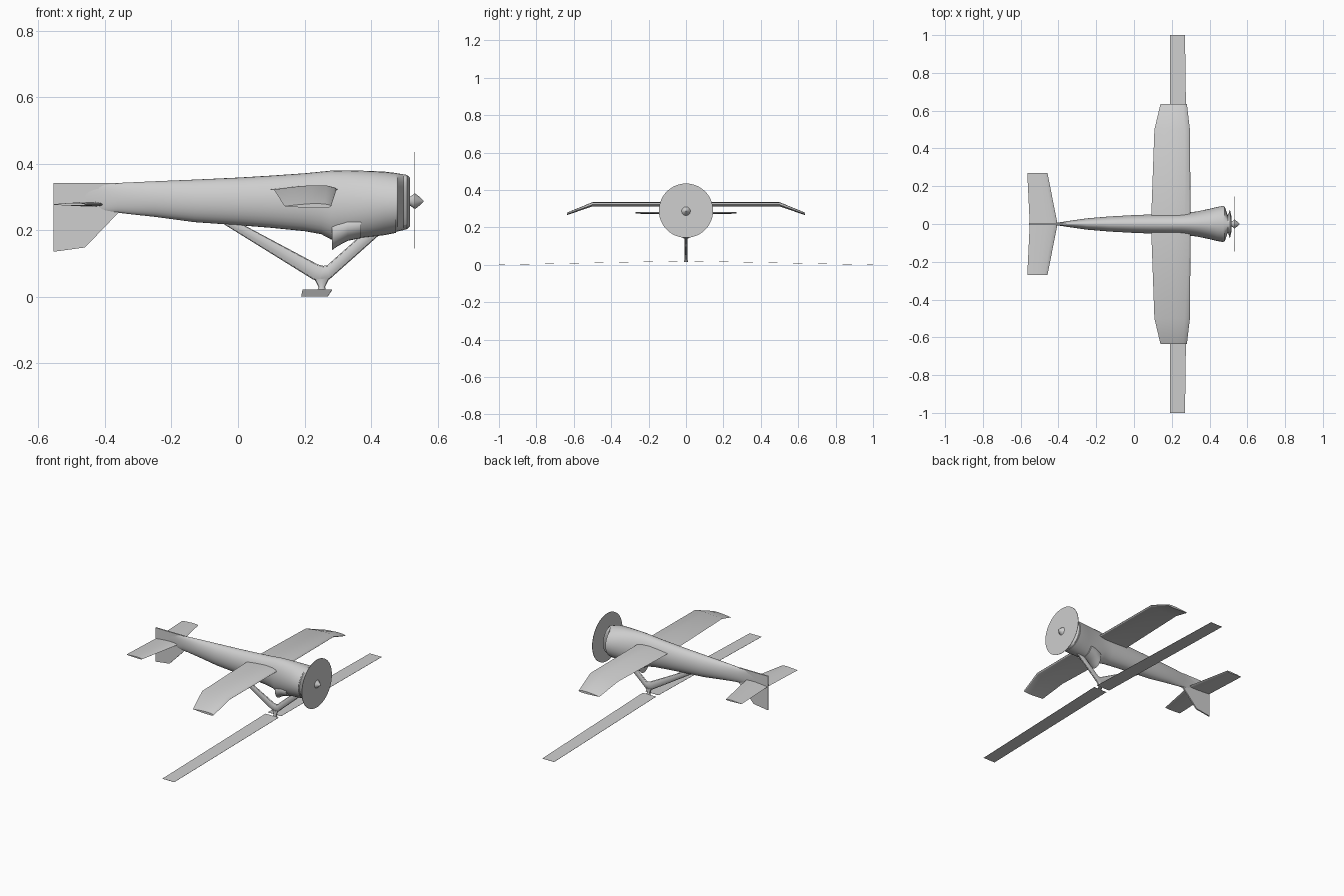
import bpy, bmesh
from math import sin, cos, pi, radians

cube = bpy.data.objects.get("Cube")
if cube:
    bpy.data.objects.remove(cube, do_unlink=True)

grey = bpy.data.materials.new("plain grey")
grey.use_nodes = True
colour = (0.62, 0.62, 0.62, 1)
grey.diffuse_color = colour
grey.node_tree.nodes["Principled BSDF"].inputs["Base Color"].default_value = colour


def loft(name, rings, smooth=30):
    """Bridge equal rings of points and cap both ends."""
    bm = bmesh.new()
    rows = [[bm.verts.new(p) for p in ring] for ring in rings]
    n = len(rows[0])
    for a, b in zip(rows, rows[1:]):
        for i in range(n):
            j = (i + 1) % n
            bm.faces.new((a[i], a[j], b[j], b[i]))
    bm.faces.new(rows[0])
    bm.faces.new(rows[-1])
    bmesh.ops.recalc_face_normals(bm, faces=bm.faces)
    mesh = bpy.data.meshes.new(name)
    bm.to_mesh(mesh)
    bm.free()
    obj = bpy.data.objects.new(name, mesh)
    bpy.context.collection.objects.link(obj)
    mesh.materials.append(grey)
    bpy.ops.object.select_all(action="DESELECT")
    obj.select_set(True)
    bpy.context.view_layer.objects.active = obj
    bpy.ops.object.shade_smooth_by_angle(angle=radians(smooth))
    return obj


def oval(x, low, high, half, n=32):
    """Oval ring across the x axis."""
    mid, tall = (low + high) / 2, (high - low) / 2
    return [(x, half * sin(2 * pi * i / n), mid + tall * cos(2 * pi * i / n))
            for i in range(n)]


def plate(name, outline, half):
    """Upright plate in the xz plane."""
    return loft(name, [[(x, y, z) for x, z in outline] for y in (-half, half)])


# Airfoil: fraction of chord from the trailing edge, height in half thicknesses
FOIL = [(0, 0), (.3, .6), (.6, 1), (.85, .9), (.97, .45), (1, 0),
        (.97, -.4), (.85, -.7), (.6, -.7), (.3, -.4)]


def foil(y, back, front, z, half):
    return [(back + (front - back) * u, y, z + half * v) for u, v in FOIL]


# Fuselage stations: x, bottom, top, half width
loft("fuselage", [oval(*s) for s in [
    (-.50, .262, .342, .003), (-.42, .256, .342, .005), (-.36, .252, .342, .014),
    (-.25, .240, .347, .030), (-.13, .224, .352, .040), (0, .215, .358, .047),
    (.10, .207, .364, .051), (.20, .197, .371, .054), (.25, .188, .376, .056),
    (.28, .172, .379, .060), (.33, .173, .380, .066), (.40, .180, .378, .080),
    (.44, .185, .376, .090), (.475, .192, .372, .096)]])

# Engine front with recessed cheeks
loft("cowling_front", [oval(*s) for s in [
    (.47, .194, .372, .094), (.48, .196, .371, .092), (.497, .200, .368, .045),
    (.508, .203, .366, .076), (.517, .212, .358, .035)]], 20)

# Rear-facing scoop under the fuselage
loft("belly_scoop", [oval(*s, n=24) for s in [
    (.283, .140, .250, .048), (.30, .152, .250, .054), (.33, .168, .255, .060),
    (.37, .176, .260, .064)]])

# Spinner and propeller disc
loft("spinner", [oval(x, .287 - r, .287 + r, r, 20) for x, r in
                 [(.51, .008), (.524, .018), (.532, .024), (.545, .014), (.558, .002)]])
loft("propeller_disc", [oval(x, .145, .435, .145, 48) for x in (.5305, .5325)])

# Downward tail fin
plate("tail_fin", [(-.555, .342), (-.36, .342), (-.34, .25), (-.36, .252),
                   (-.46, .148), (-.555, .135)], .004)

# Wing with drooped tips
loft("wing", [foil(*s) for s in [
    (-.635, .14, .28, .272, .008), (-.50, .108, .296, .322, .013),
    (0, .09, .30, .322, .013),
    (.50, .108, .296, .322, .013), (.635, .14, .28, .272, .008)]])

# Tailplane and low blades on both sides
for side, label in ((1, "left"), (-1, "right")):
    loft(label + "_tailplane", [
        foil(0, -.552, -.405, .277, .008),
        foil(side * .27, -.565, -.458, .277, .005)])
    tilt = []
    for y, back, front, z in ((.012, .194, .283, .021), (1, .19, .27, .001)):
        tilt.append([(back, side * y, z), (front, side * y, z),
                     (front, side * y, z - .001), (back, side * y, z - .001)])
    loft(label + "_low_blade", tilt)

# V-shaped mast: paired inner and outer edge points, lofted leg by leg
def strut(name, stations):
    rings = []
    for (x1, z1), (x2, z2), half in stations:
        cx, cz, dx, dz = (x1 + x2) / 2, (z1 + z2) / 2, (x2 - x1) / 2, (z2 - z1) / 2
        rings.append([(cx + dx * cos(i * pi / 6), half * sin(i * pi / 6),
                       cz + dz * cos(i * pi / 6)) for i in range(12)])
    loft(name, rings)


strut("rear_strut", [((-.07, .235), (-.01, .23), .006), ((.225, .052), (.24, .097), .009),
                     ((.25, .045), (.255, .093), .009)])
strut("front_strut", [((.43, .19), (.37, .185), .006), ((.275, .052), (.268, .094), .009),
                      ((.25, .045), (.25, .092), .009)])
strut("mast_foot", [((.23, .052), (.275, .055), .009), ((.242, .03), (.262, .03), .007),
                    ((.238, .016), (.264, .016), .012)])
